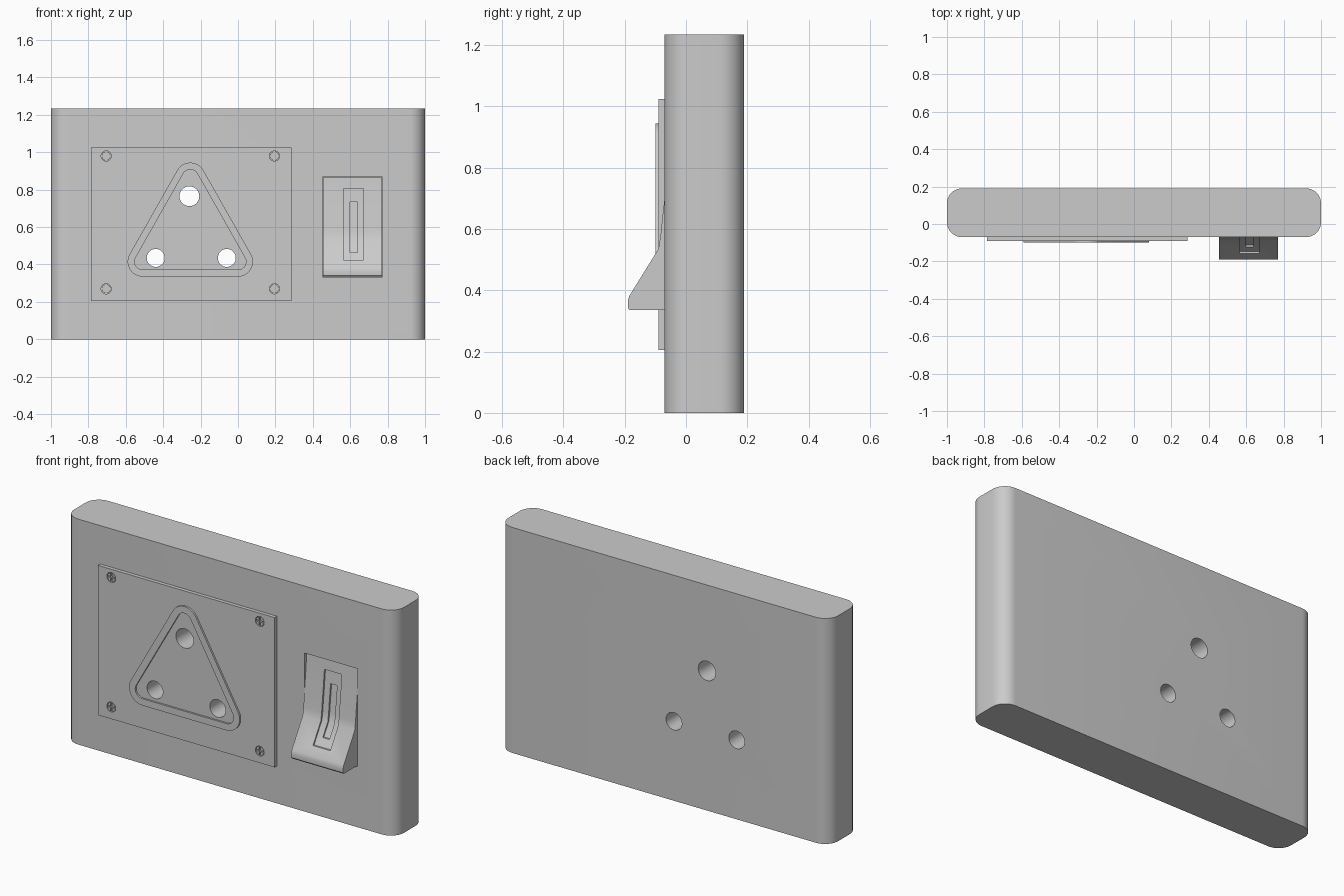
import bpy, bmesh, math
from mathutils import Vector

if "Cube" in bpy.data.objects:
    bpy.data.objects.remove(bpy.data.objects["Cube"])


def prism(name, pts, c0, c1, axis):
    """Extrude a 2D outline between c0 and c1 along the given axis."""
    place = {'X': lambda a, b, c: (c, a, b),
             'Y': lambda a, b, c: (a, c, b),
             'Z': lambda a, b, c: (a, b, c)}[axis]
    bm = bmesh.new()
    lo = [bm.verts.new(place(a, b, c0)) for a, b in pts]
    hi = [bm.verts.new(place(a, b, c1)) for a, b in pts]
    bm.faces.new(lo)
    bm.faces.new(hi)
    n = len(pts)
    for i in range(n):
        j = (i + 1) % n
        bm.faces.new((lo[i], lo[j], hi[j], hi[i]))
    bmesh.ops.recalc_face_normals(bm, faces=bm.faces)
    me = bpy.data.meshes.new(name)
    bm.to_mesh(me)
    bm.free()
    ob = bpy.data.objects.new(name, me)
    bpy.context.collection.objects.link(ob)
    return ob


def rect(x0, x1, z0, z1):
    return [(x0, z0), (x1, z0), (x1, z1), (x0, z1)]


def rounded(centers, r, segs=10):
    """Convex outline (counter-clockwise arc centres) with round corners."""
    out, n = [], len(centers)
    for i, c in enumerate(centers):
        c, p, q = Vector(c), Vector(centers[i - 1]), Vector(centers[(i + 1) % n])
        a0 = math.atan2((c - p).y, (c - p).x) - math.pi / 2
        a1 = math.atan2((q - c).y, (q - c).x) - math.pi / 2
        while a1 < a0:
            a1 += 2 * math.pi
        for k in range(segs + 1):
            a = a0 + (a1 - a0) * k / segs
            out.append((c.x + r * math.cos(a), c.y + r * math.sin(a)))
    return out


def circle(x, z, r, n=32):
    return [(x + r * math.cos(2 * math.pi * i / n),
             z + r * math.sin(2 * math.pi * i / n)) for i in range(n)]


def activate(ob):
    bpy.ops.object.select_all(action='DESELECT')
    ob.select_set(True)
    bpy.context.view_layer.objects.active = ob


def cut(ob, *cutters):
    for c in cutters:
        activate(ob)
        m = ob.modifiers.new("cut", 'BOOLEAN')
        m.operation, m.solver, m.object = 'DIFFERENCE', 'EXACT', c
        bpy.ops.object.modifier_apply(modifier=m.name)
        bpy.data.objects.remove(c)


def smooth(ob):
    activate(ob)
    bpy.ops.object.shade_smooth_by_angle(angle=math.radians(30))


def pin_holes():
    return [prism("cutter", circle(x, z, r), -0.3, 0.3, 'Y')
            for x, z, r in ((-0.26, 0.765, 0.053), (-0.44, 0.435, 0.048),
                            (-0.06, 0.435, 0.048))]


# Housing with rounded vertical edges, pin holes and switch pocket
R = 0.08
box = rounded([(-1 + R, -0.07 + R), (1 - R, -0.07 + R),
               (1 - R, 0.19 - R), (-1 + R, 0.19 - R)], R)
housing = prism("housing", box, 0, 1.235, 'Z')
cut(housing, *pin_holes(),
    prism("cutter", rect(0.452, 0.773, 0.332, 0.868), -0.2, 0.0, 'Y'))
smooth(housing)

# Socket plate with screw recesses
plate = prism("socket_plate", rect(-0.785, 0.285, 0.205, 1.025), -0.09, -0.069, 'Y')
cut(plate, *pin_holes())
screws = [(x, z) for x in (-0.705, 0.195) for z in (0.27, 0.98)]
for x, z in screws:
    cut(plate, prism("cutter", circle(x, z, 0.027), -0.1, -0.078, 'Y'))
smooth(plate)

# Cross-slotted screw heads
for x, z in screws:
    head = prism("screw", circle(x, z, 0.024, 24), -0.089, -0.076, 'Y')
    cut(head,
        prism("cutter", rect(x - 0.03, x + 0.03, z - 0.004, z + 0.004), -0.1, -0.081, 'Y'),
        prism("cutter", rect(x - 0.004, x + 0.004, z - 0.03, z + 0.03), -0.1, -0.081, 'Y'))
    smooth(head)

# Raised triangular rim around the pin holes
tri = [(-0.51, 0.415), (0.0, 0.415), (-0.255, 0.865)]
rim = prism("socket_rim", rounded(tri, 0.08), -0.10, -0.089, 'Y')
cut(rim, prism("cutter", rounded(tri, 0.043), -0.2, 0.0, 'Y'))
smooth(rim)

# Rocker switch, extruded from its side profile (y, z)
front = [(-0.183, 0.335), (-0.189, 0.342), (-0.19, 0.365), (-0.185, 0.382),
         (-0.09, 0.535), (-0.083, 0.58), (-0.077, 0.64), (-0.07, 0.70),
         (-0.061, 0.79), (-0.055, 0.865)]
rocker = prism("rocker_switch", [(-0.002, 0.335)] + front + [(-0.002, 0.865)],
               0.455, 0.77, 'X')


def front_y(z):
    for (y0, z0), (y1, z1) in zip(front, front[1:]):
        if z0 <= z <= z1:
            return y0 + (y1 - y0) * (z - z0) / (z1 - z0)


def groove(x0, x1, z0, z1, depth):
    """Cutter that follows the rocker face at a constant depth."""
    zs = [z0] + [z for _, z in front if z0 < z < z1] + [z1]
    floor = [(front_y(z) + depth, z) for z in zs]
    return prism("cutter", [(-0.3, z0)] + floor + [(-0.3, z1)], x0, x1, 'X')


# Stepped finger groove
cut(rocker, groove(0.565, 0.67, 0.425, 0.805, 0.01),
    groove(0.60, 0.64, 0.465, 0.735, 0.02))
smooth(rocker)
